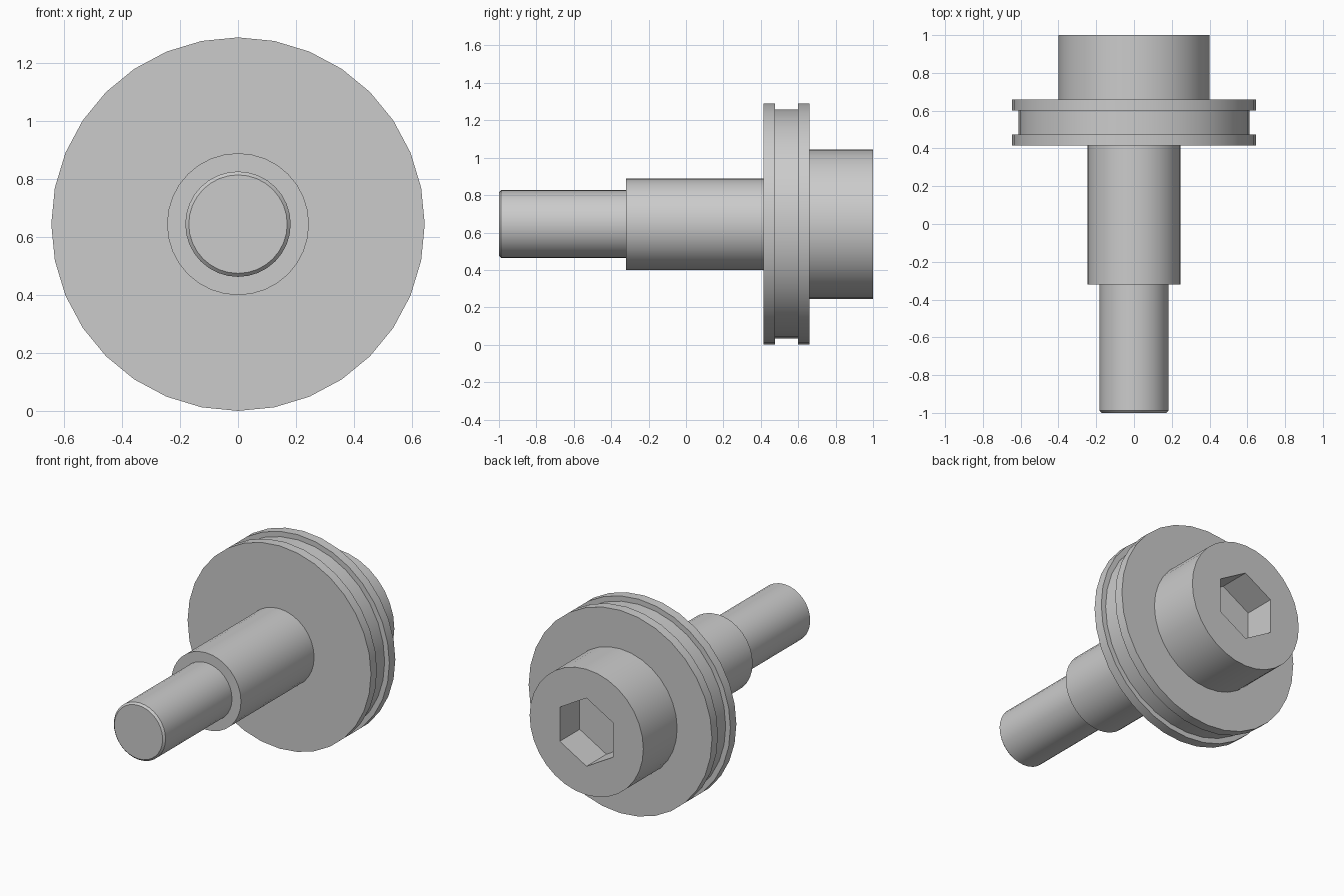
import bpy
import bmesh
from math import cos, sin, tau, radians

cube = bpy.data.objects.get("Cube")
if cube:
    bpy.data.objects.remove(cube)

AXIS_Z = 0.645
SIDES = 32

steel = bpy.data.materials.new("grey steel")
steel.use_nodes = True
GREY = (0.6, 0.6, 0.6, 1)
steel.diffuse_color = GREY
steel.node_tree.nodes["Principled BSDF"].inputs["Base Color"].default_value = GREY


def add_ring(bm, radius, y, sides, turn):
    if radius == 0:
        return [bm.verts.new((0, y, 0))] * sides
    angles = [turn + tau * i / sides for i in range(sides)]
    return [bm.verts.new((radius * cos(a), y, radius * sin(a))) for a in angles]


def revolve(bm, profile, sides=SIDES, turn=0):
    """Sweep (radius, y) points about the y axis; return the rings."""
    rings = [add_ring(bm, r, y, sides, turn) for r, y in profile]
    for a, b in zip(rings, rings[1:]):
        for i in range(sides):
            j = (i + 1) % sides
            corners = list(dict.fromkeys((a[i], b[i], b[j], a[j])))
            bm.faces.new(corners)
    return rings


def finish(name, bm):
    mesh = bpy.data.meshes.new(name)
    bm.to_mesh(mesh)
    bm.free()
    mesh.materials.append(steel)
    obj = bpy.data.objects.new(name, mesh)
    obj.location.z = AXIS_Z
    bpy.context.collection.objects.link(obj)
    bpy.ops.object.select_all(action="DESELECT")
    obj.select_set(True)
    bpy.context.view_layer.objects.active = obj
    bpy.ops.object.shade_smooth_by_angle(angle=radians(30))


# Shank with chamfered tip, stepped shoulder, and grooved flange
PARTS = {
    "shank": [(0, -1), (0.17, -1), (0.182, -0.988), (0.182, -0.32)],
    "shoulder": [(0.182, -0.32), (0.245, -0.32), (0.245, 0.415)],
    "grooved_flange": [(0.245, 0.415), (0.645, 0.415), (0.645, 0.475),
                       (0.612, 0.475), (0.612, 0.6), (0.645, 0.6),
                       (0.645, 0.66), (0.4, 0.66)],
}
for part, outline in PARTS.items():
    bm = bmesh.new()
    revolve(bm, outline)
    finish(part, bm)

# Round head with a hexagonal socket
bm = bmesh.new()
outer = revolve(bm, [(0.4, 0.66), (0.4, 1)])[-1]
socket = revolve(bm, [(0.217, 1), (0.217, 0.8), (0, 0.8)], 6, tau / 12)[0]
rim = [bm.edges.get((loop[i - 1], loop[i]))
       for loop in (outer, socket) for i in range(len(loop))]
filled = bmesh.ops.triangle_fill(bm, edges=rim, use_beauty=True, normal=(0, 1, 0))
for face in filled["geom"]:
    if isinstance(face, bmesh.types.BMFace):
        face.normal_update()
        if face.normal.y < 0:
            face.normal_flip()
finish("socket_head", bm)
